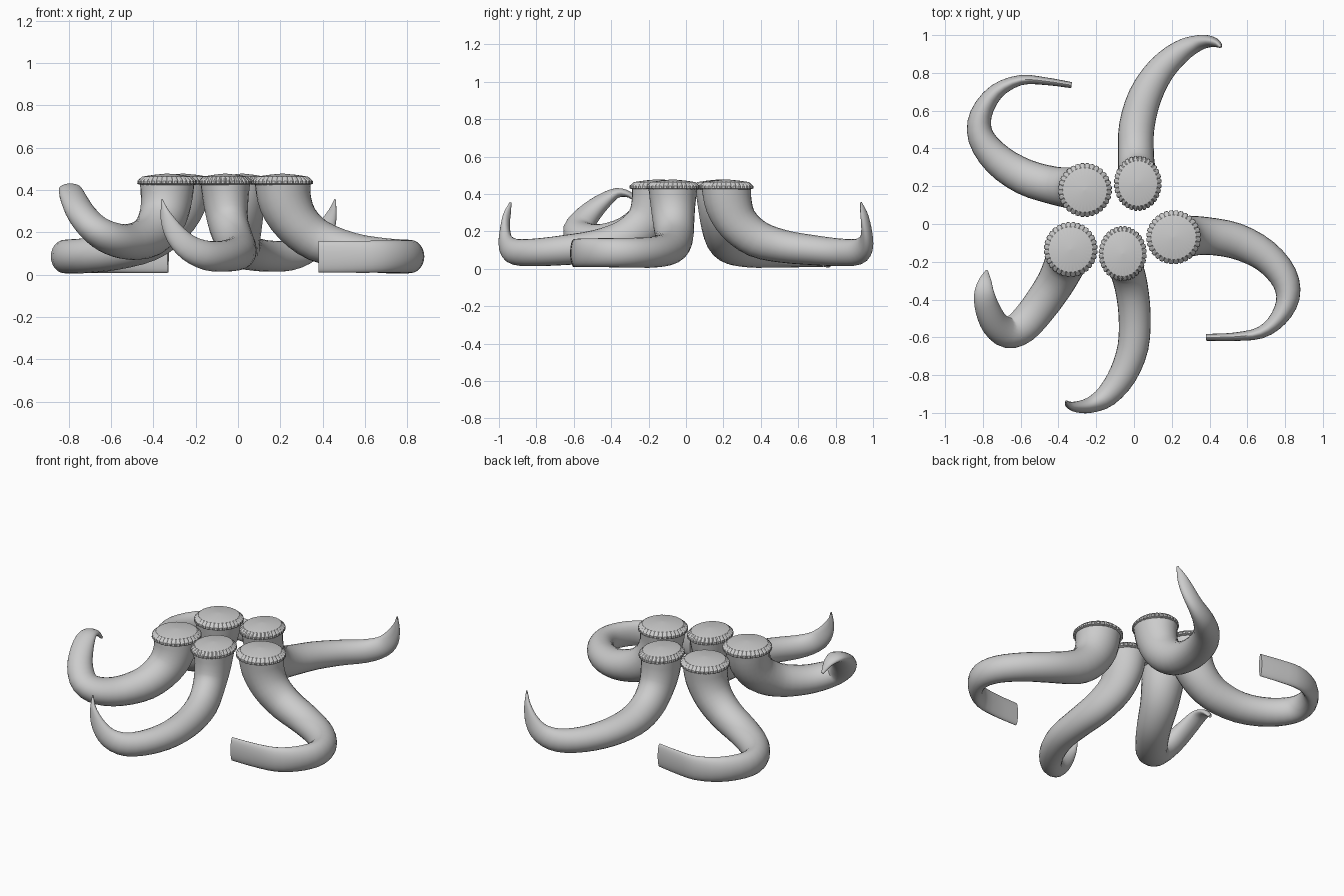
import bpy, bmesh, math
from mathutils import Vector

grey = bpy.data.materials.new("grey")
grey.diffuse_color = (0.6, 0.6, 0.6, 1)


def make_object(name, bm, angle):
    bmesh.ops.recalc_face_normals(bm, faces=bm.faces[:])
    me = bpy.data.meshes.new(name)
    bm.to_mesh(me)
    bm.free()
    ob = bpy.data.objects.new(name, me)
    bpy.context.collection.objects.link(ob)
    me.materials.append(grey)
    bpy.ops.object.select_all(action='DESELECT')
    ob.select_set(True)
    bpy.context.view_layer.objects.active = ob
    bpy.ops.object.shade_smooth_by_angle(angle=math.radians(angle))
    return ob


def loft(bm, rings):
    rows = [[bm.verts.new(p) for p in r] for r in rings]
    n = len(rows[0])
    for a, b in zip(rows, rows[1:]):
        for i in range(n):
            j = (i + 1) % n
            bm.faces.new((a[i], a[j], b[j], b[i]))
    bm.faces.new(rows[0])
    bm.faces.new(rows[-1])


def catmull(pts, steps):
    p = [Vector(q) for q in pts]
    p = [p[0] * 2 - p[1]] + p + [p[-1] * 2 - p[-2]]
    out = []
    for i in range(1, len(p) - 2):
        a, b, c, d = p[i - 1:i + 3]
        for s in range(steps):
            t = s / steps
            out.append(0.5 * (2 * b + (c - a) * t + (2 * a - 5 * b + 4 * c - d) * t * t
                              + (3 * b - a - 3 * c + d) * t ** 3))
    return out + [p[-2]]


def tentacle(name, pts, sides=24):
    # each point: x, y, z, sideways half-width, half-height
    path = catmull(pts, 3)
    pos = [Vector(q[:3]) for q in path]
    rings = []
    for i, q in enumerate(path):
        t = (pos[min(i + 1, len(pos) - 1)] - pos[max(i - 1, 0)]).normalized()
        side = Vector((-t.y, t.x, 0)).normalized()
        if i == 0:
            t = Vector((0, 0, -1))
        up = t.cross(side)
        rings.append([pos[i] + side * q[3] * math.cos(2 * math.pi * k / sides)
                      + up * q[4] * math.sin(2 * math.pi * k / sides) for k in range(sides)])
    bm = bmesh.new()
    loft(bm, rings)
    make_object(name, bm, 40)


def cap(name, x, y, rx, ry, teeth=32):
    # ribbed bevel ring topped by a shallow dome
    n = teeth * 4
    rings = []
    for r, z, dip in [(0.90, 0.425, 0), (1.0, 0.43, 0.05), (0.99, 0.444, 0.05), (0.84, 0.463, 0.03),
                      (0.82, 0.464, 0), (0.45, 0.472, 0), (0.02, 0.478, 0)]:
        ring = []
        for k in range(n):
            a = 2 * math.pi * k / n
            rr = r - (dip if k % 4 == 0 else 0)
            ring.append((x + rx * rr * math.cos(a), y + ry * rr * math.sin(a), z))
        rings.append(ring)
    bm = bmesh.new()
    loft(bm, rings)
    make_object(name, bm, 20)


# Tentacles
tentacle("back_left_tentacle", [
    (-.26, .18, .44, .132, .132), (-.275, .183, .34, .12, .125), (-.33, .19, .24, .11, .11),
    (-.43, .205, .16, .1, .1), (-.58, .25, .11, .095, .088), (-.72, .34, .09, .085, .083),
    (-.81, .46, .086, .07, .08), (-.81, .58, .086, .058, .078), (-.73, .7, .086, .042, .077),
    (-.6, .762, .084, .027, .076), (-.46, .755, .083, .02, .075), (-.33, .735, .083, .016, .074)])
tentacle("back_tentacle", [
    (.02, .215, .44, .118, .134), (.018, .23, .34, .11, .125), (.015, .28, .24, .1, .11),
    (.01, .38, .16, .095, .1), (.015, .52, .12, .094, .088), (.06, .68, .1, .088, .08),
    (.145, .82, .088, .075, .074), (.25, .915, .09, .06, .07), (.34, .958, .125, .042, .062),
    (.4, .966, .19, .03, .05), (.44, .955, .275, .018, .03), (.46, .935, .355, .004, .005)])
tentacle("right_tentacle", [
    (.21, -.07, .44, .132, .132), (.225, -.07, .34, .12, .125), (.28, -.066, .24, .11, .11),
    (.38, -.063, .16, .1, .1), (.54, -.09, .11, .095, .088), (.69, -.165, .09, .085, .083),
    (.79, -.275, .086, .075, .08), (.815, -.39, .086, .062, .078), (.765, -.5, .086, .046, .077),
    (.67, -.575, .085, .032, .076), (.53, -.597, .084, .022, .075), (.38, -.6, .084, .018, .074)])
tentacle("front_tentacle", [
    (-.06, -.155, .44, .118, .134), (-.057, -.17, .34, .105, .125), (-.045, -.22, .24, .093, .11),
    (-.015, -.33, .16, .088, .1), (.003, -.48, .12, .085, .088), (-.005, -.65, .1, .082, .08),
    (-.06, -.8, .088, .074, .074), (-.145, -.91, .09, .06, .07), (-.23, -.958, .125, .042, .062),
    (-.295, -.968, .19, .03, .05), (-.34, -.96, .275, .018, .03), (-.36, -.938, .355, .004, .005)])
tentacle("front_left_tentacle", [
    (-.335, -.135, .44, .13, .13), (-.34, -.155, .34, .12, .122), (-.365, -.21, .25, .11, .11),
    (-.42, -.32, .18, .1, .098), (-.51, -.45, .155, .094, .085), (-.595, -.545, .17, .09, .078),
    (-.67, -.575, .21, .082, .072), (-.735, -.53, .28, .074, .062), (-.775, -.45, .355, .066, .045),
    (-.793, -.37, .405, .054, .027), (-.788, -.3, .395, .034, .016), (-.78, -.25, .345, .008, .008)])

# Ribbed caps
cap("back_left_cap", -.26, .18, .143, .143)
cap("back_cap", .02, .215, .126, .146)
cap("right_cap", .21, -.07, .145, .143)
cap("front_cap", -.06, -.157, .127, .146)
cap("front_left_cap", -.335, -.135, .142, .146)
